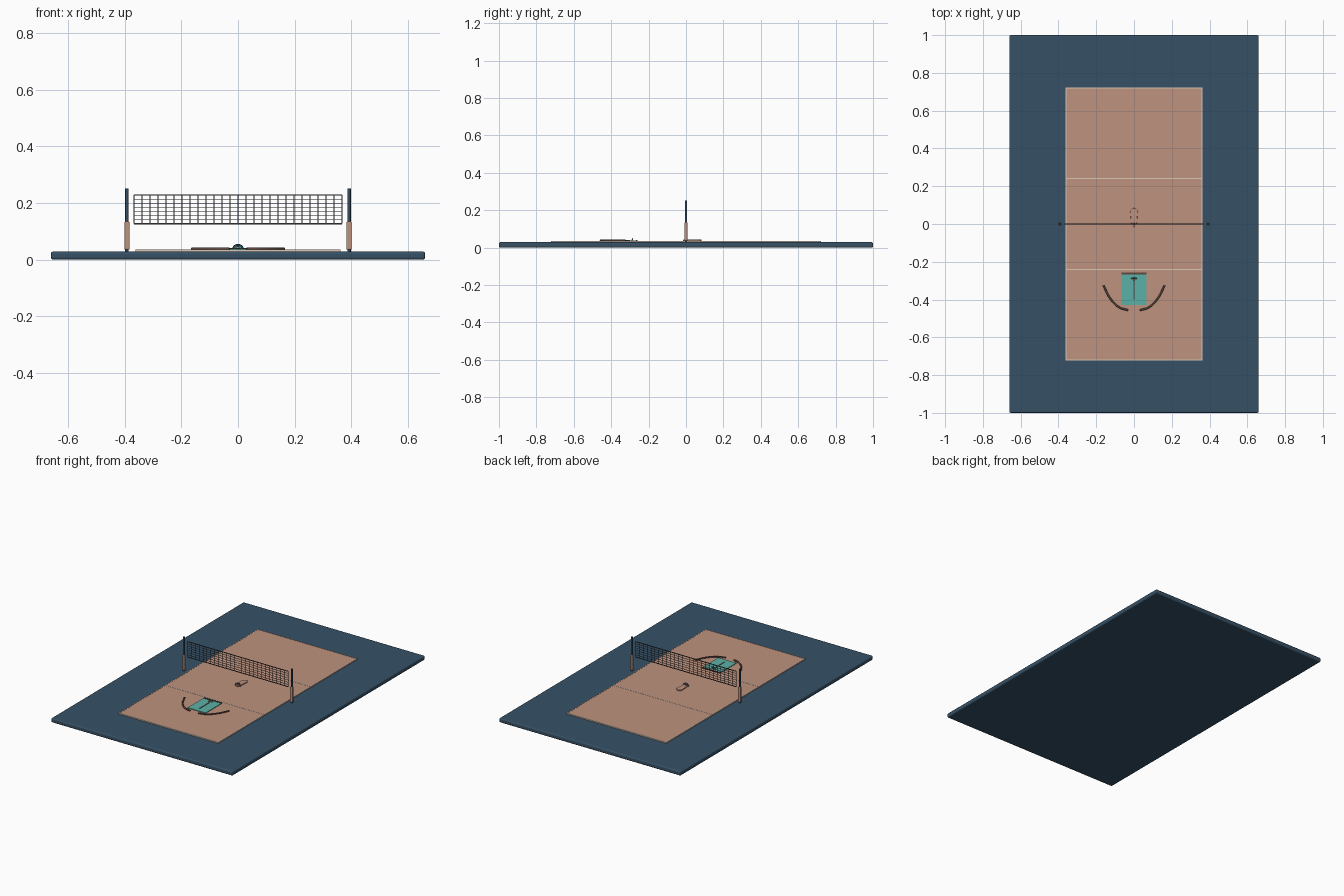
import bpy, bmesh, math
from mathutils import Vector

cube = bpy.data.objects.get("Cube")
if cube:
    bpy.data.objects.remove(cube, do_unlink=True)


def material(name, rgb):
    m = bpy.data.materials.new(name)
    m.use_nodes = True
    m.diffuse_color = (*rgb, 1)
    m.node_tree.nodes["Principled BSDF"].inputs["Base Color"].default_value = (*rgb, 1)
    return m


NAVY = material("navy", (0.037, 0.082, 0.13))
CLAY = material("clay", (0.52, 0.29, 0.21))
TEAL = material("teal", (0.107, 0.44, 0.385))
CREAM = material("cream", (0.72, 0.58, 0.48))
BROWN = material("dark brown", (0.11, 0.065, 0.05))
CORD = material("net cord", (0.06, 0.055, 0.065))


def finish(bm, name, mat, bevel=0, smooth=False):
    bmesh.ops.recalc_face_normals(bm, faces=bm.faces)
    me = bpy.data.meshes.new(name)
    bm.to_mesh(me)
    bm.free()
    me.materials.append(mat)
    ob = bpy.data.objects.new(name, me)
    bpy.context.collection.objects.link(ob)
    if smooth:
        for p in me.polygons:
            p.use_smooth = True
    if bevel:
        mod = ob.modifiers.new("Bevel", 'BEVEL')
        mod.width, mod.segments = bevel, 3
    return ob


def add_box(bm, lo, hi):
    verts = bmesh.ops.create_cube(bm, size=1)["verts"]
    for v in verts:
        v.co = Vector([(a + b) / 2 + c * (b - a) for a, b, c in zip(lo, hi, v.co)])


def box(name, lo, hi, mat, bevel=0):
    bm = bmesh.new()
    add_box(bm, lo, hi)
    return finish(bm, name, mat, bevel)


def cylinder(name, x, y, z0, z1, r, mat, bevel=0, sides=16):
    bm = bmesh.new()
    bmesh.ops.create_cone(bm, cap_ends=True, segments=sides, radius1=r, radius2=r, depth=z1 - z0)
    bmesh.ops.translate(bm, verts=bm.verts, vec=(x, y, (z0 + z1) / 2))
    return finish(bm, name, mat, bevel)


def tube(name, points, r, mat):
    cu = bpy.data.curves.new(name, 'CURVE')
    cu.dimensions = '3D'
    cu.bevel_depth, cu.bevel_resolution, cu.use_fill_caps = r, 2, True
    sp = cu.splines.new('BEZIER')
    sp.bezier_points.add(len(points) - 1)
    for bp, p in zip(sp.bezier_points, points):
        bp.co = p
        bp.handle_left_type = bp.handle_right_type = 'AUTO'
    cu.materials.append(mat)
    ob = bpy.data.objects.new(name, cu)
    bpy.context.collection.objects.link(ob)
    return ob


def arch(name, y, r, thick, lean, mat):
    pts = []
    for i in range(9):
        a = math.pi * i / 8
        h = r * math.sin(a)
        pts.append((r * math.cos(a), y + lean * h, TOP + h))
    return tube(name, pts, thick, mat)


# Ground slab and playing court
FLOOR, TOP = 0.029, 0.035
box("ground_slab", (-0.66, -1, 0), (0.66, 1, FLOOR), NAVY, 0.008)
box("court", (-0.36, -0.72, FLOOR - 0.005), (0.36, 0.72, TOP), CLAY)

# Painted court lines
bm = bmesh.new()
W, LINE = 0.005, TOP + 0.001
for s in (-1, 1):
    add_box(bm, (s * 0.36 - W / 2, -0.7225, FLOOR), (s * 0.36 + W / 2, 0.7225, LINE))
    for y in (0.24, 0.72):
        add_box(bm, (-0.3575, s * y - W / 2, FLOOR), (0.3575, s * y + W / 2, LINE))
finish(bm, "court_lines", CREAM)

# Posts with padded bases
for side, s in (("left", 1), ("right", -1)):
    x = s * 0.392
    cylinder(side + "_post", x, 0, FLOOR, 0.252, 0.006, NAVY)
    box(side + "_post_pad", (x - 0.009, -0.009, TOP), (x + 0.009, 0.009, 0.135), CLAY, 0.004)

# Net of crossing cords with thicker top and bottom bands
bm = bmesh.new()
HALF, LOW, HIGH, T = 0.367, 0.127, 0.228, 0.001
COLS, ROWS = 26, 7
for i in range(COLS + 1):
    x = -HALF + 2 * HALF * i / COLS
    add_box(bm, (x - T, -T, LOW), (x + T, T, HIGH))
for j in range(ROWS + 1):
    z = LOW + (HIGH - LOW) * j / ROWS
    t = 2 * T if j in (0, ROWS) else T
    add_box(bm, (-HALF, -t, z - t), (HALF, t, z + t))
finish(bm, "net", CORD)

# Teal mat with end bar and arrow marking
box("mat", (-0.065, -0.43, TOP), (0.065, -0.268, TOP + 0.004), TEAL)
box("mat_end_bar", (-0.065, -0.268, TOP), (0.065, -0.258, TOP + 0.006), BROWN)
box("mat_stripe", (-0.003, -0.4, TOP), (0.003, -0.3, TOP + 0.006), BROWN)
bm = bmesh.new()
tip = [bm.verts.new(p) for p in ((0, -0.31, TOP + 0.007), (0.013, -0.282, TOP + 0.007),
                                 (-0.013, -0.282, TOP + 0.007))]
bm.faces.new(tip)
finish(bm, "mat_arrow", BROWN)
arch("mat_arch", -0.29, 0.013, 0.003, 0.4, TEAL)

# Curved rails on both sides of the mat
for side, s in (("left", 1), ("right", -1)):
    tube(side + "_curved_rail",
         [(s * x, y, TOP + 0.003) for x, y in
          ((0.162, -0.325), (0.125, -0.395), (0.08, -0.44), (0.03, -0.457))], 0.005, BROWN)

# Centre arch with keyhole shaped plate behind it
arch("centre_arch", 0, 0.018, 0.003, 0, NAVY)
bm = bmesh.new()
outline = []
for cy, r, start in ((0.064, 0.02, 0), (0.0, 0.015, math.pi)):
    for i in range(13):
        a = start + math.pi * i / 12
        outline.append(bm.verts.new((r * math.cos(a), cy + r * math.sin(a), TOP)))
base = bm.faces.new(outline)
top = bmesh.ops.extrude_face_region(bm, geom=[base])["geom"]
bmesh.ops.translate(bm, verts=[v for v in top if isinstance(v, bmesh.types.BMVert)], vec=(0, 0, 0.007))
finish(bm, "centre_plate", CLAY, 0.002)
cylinder("centre_socket", 0, 0, TOP, TOP + 0.008, 0.009, BROWN)
